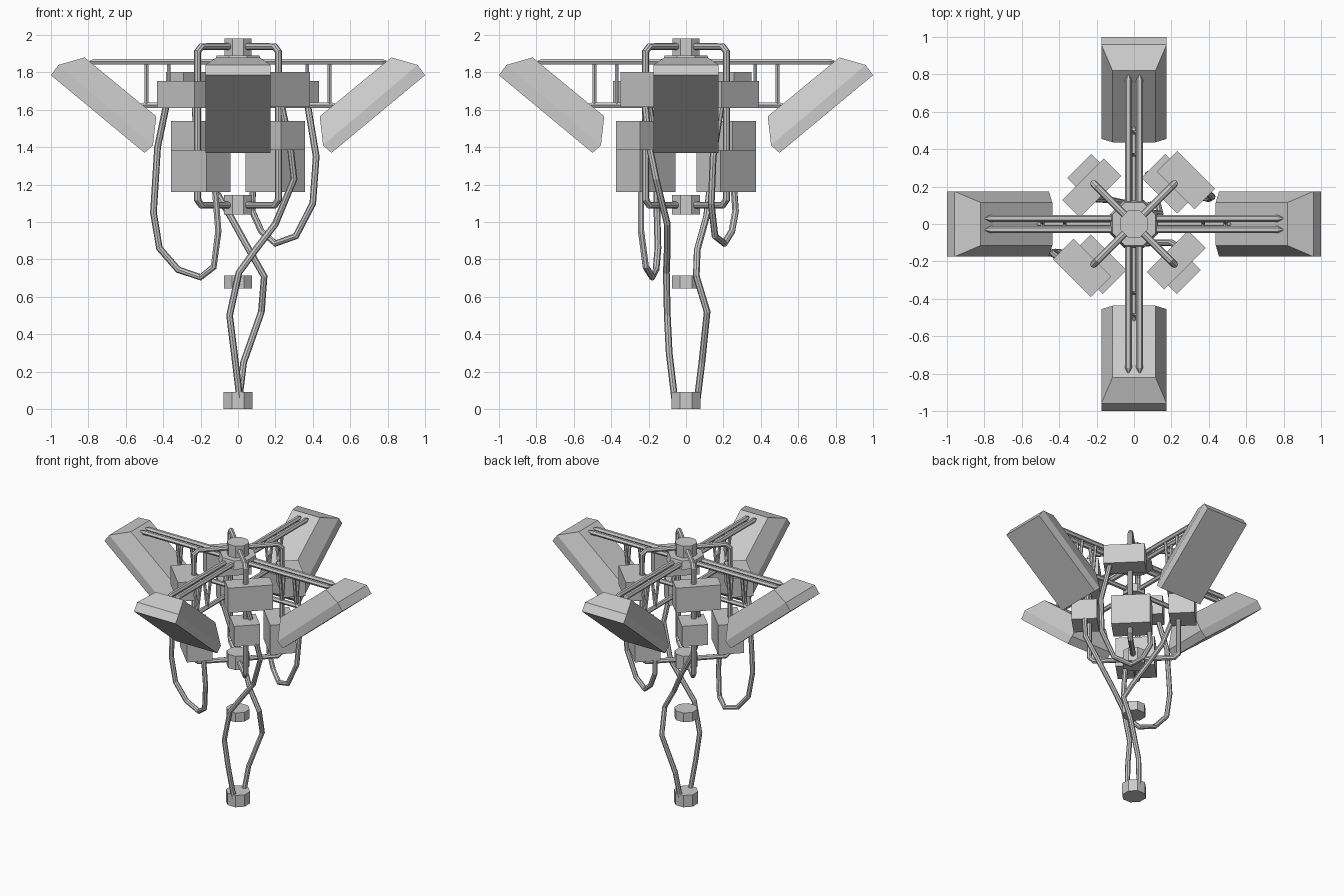
import bpy, bmesh, math
from mathutils import Vector, Matrix

cube = bpy.data.objects.get("Cube")
if cube:
    bpy.data.objects.remove(cube, do_unlink=True)

grey = bpy.data.materials.new("light_grey")
grey.use_nodes = True
colour = (0.6, 0.6, 0.6, 1)
grey.diffuse_color = colour
grey.node_tree.nodes["Principled BSDF"].inputs["Base Color"].default_value = colour


def finish(name, bm):
    bmesh.ops.recalc_face_normals(bm, faces=bm.faces)
    mesh = bpy.data.meshes.new(name)
    bm.to_mesh(mesh)
    bm.free()
    mesh.materials.append(grey)
    ob = bpy.data.objects.new(name, mesh)
    bpy.context.collection.objects.link(ob)
    return ob


def loft(bm, rings):
    """Skin a list of closed rings and cap both ends."""
    rings = [[bm.verts.new(p) for p in ring] for ring in rings]
    for a, b in zip(rings, rings[1:]):
        for i in range(len(a)):
            j = (i + 1) % len(a)
            bm.faces.new((a[i], a[j], b[j], b[i]))
    bm.faces.new(rings[0])
    bm.faces.new(rings[-1])


def drum(name, z0, z1, r0, r1=None, sides=8):
    bm = bmesh.new()
    rings = []
    for z, r in ((z0, r0), (z1, r1 or r0)):
        angles = [math.tau * (i + 0.5) / sides for i in range(sides)]
        rings.append([(r * math.cos(a), r * math.sin(a), z) for a in angles])
    loft(bm, rings)
    return finish(name, bm)


def tube(bm, path, r, sides=8, tip=0):
    """Sweep a round section along a path, with optional tapered last end."""
    pts = [Vector(p) for p in path]
    radii = [r] * len(pts)
    if tip:
        end = pts[-1]
        pts.insert(-1, end - (end - pts[-2]).normalized() * tip)
        radii = [r] * (len(pts) - 1) + [r * 0.2]
    rings, side = [], None
    for i, p in enumerate(pts):
        steps = [(b - a).normalized() for a, b in zip(pts, pts[1:])][max(i - 1, 0):i + 1]
        t = sum(steps, Vector()).normalized()
        if side is None:
            side = t.cross(Vector((0, 0, 1)) if abs(t.z) < 0.9 else Vector((1, 0, 0)))
        side = (side - t * side.dot(t)).normalized()
        up = t.cross(side)
        rings.append([p + radii[i] * (side * math.cos(a) + up * math.sin(a))
                      for a in (math.tau * k / sides for k in range(sides))])
    loft(bm, rings)


def turn(ob, degrees):
    ob.data.transform(Matrix.Rotation(math.radians(degrees), 4, 'Z'))


def box(name, cx, cy, z0, z1, length, depth, angle):
    bm = bmesh.new()
    bmesh.ops.create_cube(bm, size=1)
    bmesh.ops.transform(bm, verts=bm.verts, matrix=(
        Matrix.Translation((cx, cy, (z0 + z1) / 2))
        @ Matrix.Rotation(math.radians(angle), 4, 'Z')
        @ Matrix.Diagonal((depth, length, z1 - z0, 1))))
    return finish(name, bm)


# Central drums
drum("top_hub", 1.89, 1.98, 0.078)
drum("hub_plate", 1.83, 1.89, 0.138, 0.125)
drum("truss_hub", 1.59, 1.65, 0.08)
drum("lower_hub", 1.04, 1.145, 0.08)
drum("cable_collar", 0.645, 0.715, 0.082)
drum("cable_plug", 0, 0.09, 0.085)

# Four tilted panels and their triangular truss arms
for name, angle in (("left", 0), ("back", 90), ("right", 180), ("front", 270)):
    bm = bmesh.new()
    section = [(1.0, 1.785, 0.5, 1.37, 0.175),
               (0.96, 1.84, 0.455, 1.41, 0.175),
               (0.82, 1.88, 0.437, 1.565, 0.115)]
    loft(bm, [[(xo, -w, zo), (xo, w, zo), (xi, w, zi), (xi, -w, zi)]
              for xo, zo, xi, zi, w in section])
    turn(finish(name + "_panel", bm), angle)

    bm = bmesh.new()
    for y in (-0.03, 0.03):
        tube(bm, [(0, y, 1.857), (0.8, y, 1.857)], 0.018, 6, 0.03)
        for x in (0.37, 0.49):
            tube(bm, [(x, 0, 1.625), (x, y, 1.857)], 0.012, 6)
    tube(bm, [(0, 0, 1.625), (0.53, 0, 1.625)], 0.017, 6, 0.03)
    turn(finish(name + "_truss_arm", bm), angle)

# Four bent frame tubes on the diagonals
for i in range(4):
    bm = bmesh.new()
    r = 0.307
    tube(bm, [(0, 0, 1.938), (r - 0.03, 0, 1.938), (r, 0, 1.91), (r, 0, 1.12),
              (r - 0.03, 0, 1.09), (0, 0, 1.09)], 0.019)
    turn(finish("frame_tube_%d" % (i + 1), bm), 45 + 90 * i)

# Equipment boxes, repeated on opposite corners
for s, side in ((1, "a"), (-1, "b")):
    box("wide_box_" + side, s * 0.278, s * 0.235, 1.61, 1.755, 0.285, 0.155, 45)
    box("tall_box_" + side, s * 0.2, s * 0.215, 1.16, 1.385, 0.27, 0.18, 45)
    box("slim_box_" + side, s * 0.226, s * -0.193, 1.615, 1.803, 0.315, 0.132, -45)
    box("small_box_" + side, s * 0.23, s * -0.247, 1.385, 1.54, 0.182, 0.178, -45)

# Hanging cables
cables = {
    "long_loop_cable": [(-0.38, -0.2, 1.64), (-0.43, -0.16, 1.4), (-0.452, -0.155, 1.05),
                        (-0.42, -0.15, 0.86), (-0.32, -0.16, 0.745), (-0.2, -0.18, 0.705),
                        (-0.13, -0.215, 0.76), (-0.105, -0.24, 0.95), (-0.125, -0.24, 1.2)],
    "short_loop_cable": [(0.37, 0.19, 1.64), (0.418, 0.145, 1.35), (0.4, 0.135, 1.1),
                         (0.31, 0.155, 0.925), (0.2, 0.205, 0.885), (0.125, 0.245, 0.95),
                         (0.075, 0.265, 1.06), (0.08, 0.255, 1.2)],
    "front_cable": [(0.01, -0.06, 0.05), (-0.02, -0.09, 0.3), (-0.045, -0.1, 0.5),
                    (0.005, -0.105, 0.73), (0.1, -0.1, 0.86), (0.2, -0.1, 0.99),
                    (0.3, -0.16, 1.23), (0.28, -0.195, 1.4), (0.23, -0.22, 1.64)],
    "back_cable": [(0.005, 0.06, 0.05), (0.03, 0.085, 0.25), (0.125, 0.113, 0.52),
                   (0.14, 0.055, 0.71), (0.06, 0.06, 0.85), (-0.04, 0.11, 1.03),
                   (-0.14, 0.13, 1.2), (-0.22, 0.135, 1.4), (-0.23, 0.2, 1.64)],
}
for name, path in cables.items():
    bm = bmesh.new()
    tube(bm, path, 0.018)
    finish(name, bm)
